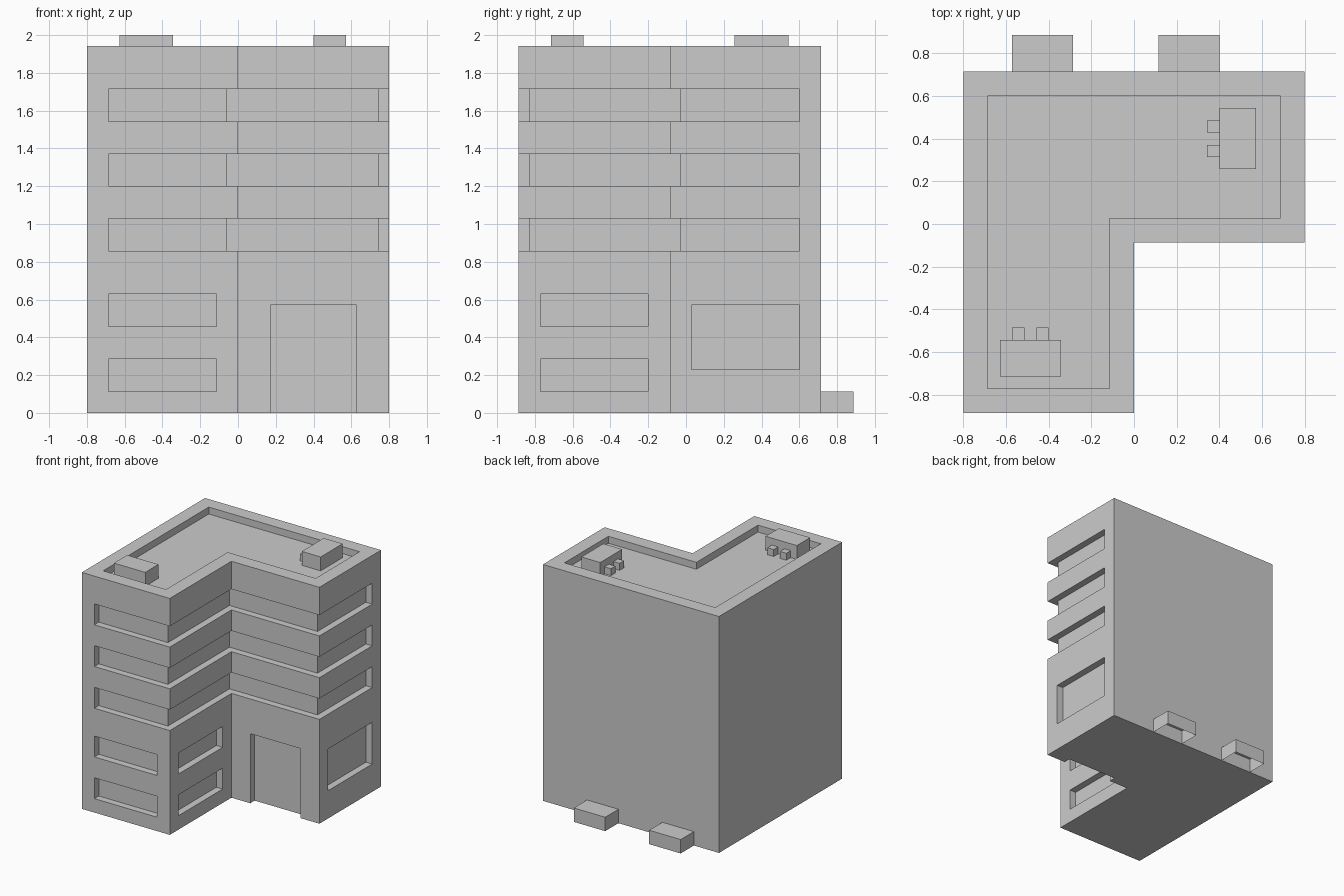
import bpy, bmesh
from math import radians

if "Cube" in bpy.data.objects:
    bpy.data.objects.remove(bpy.data.objects["Cube"])

U = 2 / 35  # building module: every size is a whole number of these


def prism(bm, outline, z0, z1, skip=None):
    """Extrude a counter-clockwise outline (in modules) from z0 to z1.
    skip(normal) drops faces that are open or hidden."""
    low = [bm.verts.new((x * U, y * U, z0 * U)) for x, y in outline]
    high = [bm.verts.new((x * U, y * U, z1 * U)) for x, y in outline]
    n = len(outline)
    faces = [bm.faces.new(low[::-1]), bm.faces.new(high)]
    faces += [bm.faces.new((low[i], low[(i + 1) % n], high[(i + 1) % n], high[i]))
              for i in range(n)]
    if skip:
        drop = []
        for f in faces:
            f.normal_update()
            if skip(f.normal):
                drop.append(f)
        bmesh.ops.delete(bm, geom=drop, context='FACES')


def rect(x0, x1, y0, y1):
    return [(x0, y0), (x1, y0), (x1, y1), (x0, y1)]


def finish(name, bm):
    me = bpy.data.meshes.new(name)
    bm.to_mesh(me)
    bm.free()
    ob = bpy.data.objects.new(name, me)
    bpy.context.collection.objects.link(ob)
    return ob


# L-shaped building mass
bm = bmesh.new()
prism(bm, [(-14, -15.5), (0, -15.5), (0, -1.5), (14, -1.5), (14, 12.5), (-14, 12.5)], 0, 34)
building = finish("building", bm)

# Everything cut one module deep into the mass
bm = bmesh.new()
# sunken roof inside the parapet
prism(bm, [(-12, -13.5), (-2, -13.5), (-2, 0.5), (12, 0.5), (12, 10.5), (-12, 10.5)], 33, 36)
# window bands wrapping around the three upper floors
band = [(-12, -16.5), (1, -16.5), (1, -2.5), (15, -2.5), (15, 10.5),
        (13, 10.5), (13, -0.5), (-1, -0.5), (-1, -14.5), (-12, -14.5)]
for z in (15, 21, 27):
    prism(bm, band, z, z + 3)
# lower windows on the front and side of the long wing
for z in (2, 8):
    prism(bm, rect(-12, -2, -16.5, -14.5), z, z + 3)
    prism(bm, rect(-1, 1, -13.5, -3.5), z, z + 3)
# shop window and doorway on the short wing
prism(bm, rect(13, 15, 0.5, 10.5), 4, 10)
prism(bm, rect(3, 11, -2.5, -0.5), -1, 10)
cutter = finish("recess_cutter", bm)
cutter.hide_render = True

mod = building.modifiers.new("recesses", 'BOOLEAN')
mod.operation = 'DIFFERENCE'
mod.solver = 'EXACT'
mod.object = cutter
deps = bpy.context.evaluated_depsgraph_get()
cut_mesh = bpy.data.meshes.new_from_object(building.evaluated_get(deps))
building.modifiers.clear()
building.data = cut_mesh
bpy.data.objects.remove(cutter)

# Rooftop units: a box with two small ducts, the second turned a quarter
bm = bmesh.new()
no_base = lambda n: n.z < -0.5
prism(bm, rect(-2.5, 2.5, -1.5, 1.5), 33, 35, no_base)
for x in (-1.5, 0.5):
    prism(bm, rect(x, x + 1, 1.5, 2.5), 33, 34, lambda n: n.z < -0.5 or n.y < -0.5)
unit = finish("roof_unit_front", bm)
unit.location = (-8.5 * U, -11 * U, 0)
unit_back = bpy.data.objects.new("roof_unit_back", unit.data)
bpy.context.collection.objects.link(unit_back)
unit_back.location = (8.5 * U, 7 * U, 0)
unit_back.rotation_euler.z = radians(90)

# Vent boxes at the foot of the back wall, open underneath
for name, x in (("back_vent_left", -10), ("back_vent_right", 2)):
    bm = bmesh.new()
    prism(bm, rect(x, x + 5, 12.5, 15.5), 0, 2, lambda n: n.z < -0.5 or n.y < -0.5)
    finish(name, bm)
